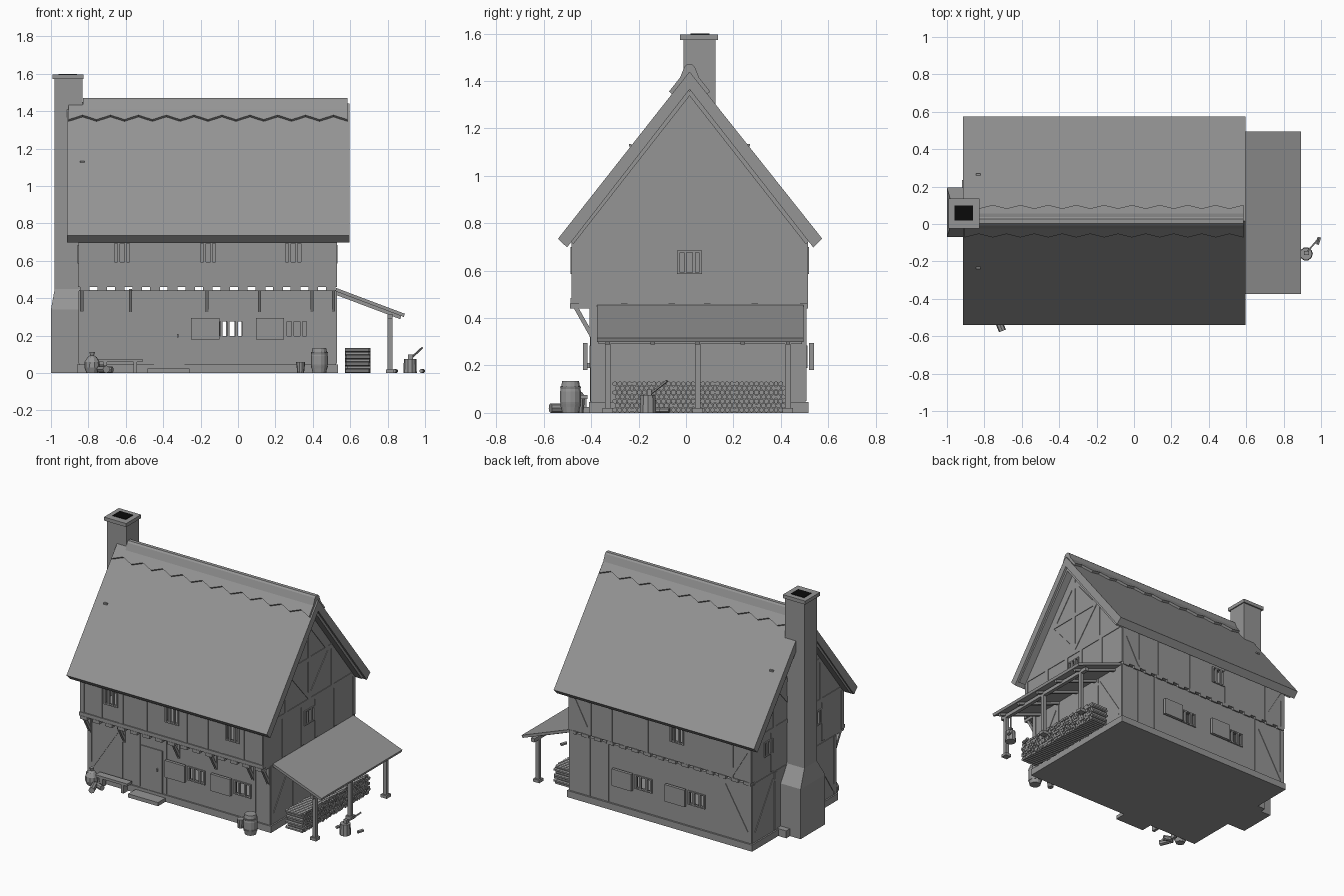
import bpy, bmesh, math, random
from mathutils import Vector, Matrix

random.seed(3)
if "Cube" in bpy.data.objects:
    bpy.data.objects.remove(bpy.data.objects["Cube"])


def material(name, rgb):
    m = bpy.data.materials.new(name)
    m.use_nodes = True
    m.diffuse_color = (*rgb, 1)
    m.node_tree.nodes["Principled BSDF"].inputs["Base Color"].default_value = (*rgb, 1)
    return m


GREY = material("plain grey", (0.3, 0.3, 0.3))
BLACK = material("soot black", (0.003, 0.003, 0.003))


def finish(name, bm, mat=GREY):
    bmesh.ops.recalc_face_normals(bm, faces=bm.faces)
    me = bpy.data.meshes.new(name)
    bm.to_mesh(me)
    bm.free()
    me.materials.append(mat)
    ob = bpy.data.objects.new(name, me)
    bpy.context.collection.objects.link(ob)
    return ob


def boxes(name, spans, mat=GREY):
    """One object from boxes given as (x0, x1, y0, y1, z0, z1)."""
    bm = bmesh.new()
    for x0, x1, y0, y1, z0, z1 in spans:
        m = Matrix.Translation(((x0 + x1) / 2, (y0 + y1) / 2, (z0 + z1) / 2))
        bmesh.ops.create_cube(bm, size=1, matrix=m @ Matrix.Diagonal((x1 - x0, y1 - y0, z1 - z0, 1)))
    return finish(name, bm, mat)


def prism(name, pts, axis, a, b):
    """Extrude a closed outline along x (points are y,z) or y (points are x,z)."""
    bm = bmesh.new()
    place = (lambda p: (a, *p)) if axis == "x" else (lambda p: (p[0], a, p[1]))
    face = bm.faces.new([bm.verts.new(place(p)) for p in pts])
    ext = bmesh.ops.extrude_face_region(bm, geom=[face])
    shift = Vector((b - a, 0, 0)) if axis == "x" else Vector((0, b - a, 0))
    bmesh.ops.translate(bm, vec=shift, verts=[g for g in ext["geom"] if isinstance(g, bmesh.types.BMVert)])
    return finish(name, bm)


def struts(name, parts, normal, w, d):
    """Square-cut bars from p to q, w wide and d deep along the normal."""
    bm = bmesh.new()
    n = Vector(normal)
    for p, q in parts:
        p, q = Vector(p), Vector(q)
        x = (q - p).normalized()
        y = n.cross(x).normalized()
        rot = Matrix((x, y, x.cross(y))).transposed().to_4x4()
        m = Matrix.Translation((p + q) / 2) @ rot @ Matrix.Diagonal(((q - p).length, w, d, 1))
        bmesh.ops.create_cube(bm, size=1, matrix=m)
    return finish(name, bm)


def lathe(name, profile, at, sides=12):
    bm = bmesh.new()
    rings = [[bm.verts.new((at[0] + r * math.cos(t * math.tau / sides),
                            at[1] + r * math.sin(t * math.tau / sides), at[2] + z))
              for t in range(sides)] for r, z in profile]
    for lo, hi in zip(rings, rings[1:]):
        for i in range(sides):
            j = (i + 1) % sides
            bm.faces.new((lo[i], lo[j], hi[j], hi[i]))
    bm.faces.new(rings[0])
    bm.faces.new(rings[-1])
    return finish(name, bm)


def logs(name, parts, sides=6):
    """Cylinders given as (centre, direction, radius, length)."""
    bm = bmesh.new()
    for c, d, r, h in parts:
        rot = Vector(d).to_track_quat("Z", "Y").to_matrix().to_4x4()
        bmesh.ops.create_cone(bm, cap_ends=True, segments=sides, radius1=r, radius2=r, depth=h,
                              matrix=Matrix.Translation(c) @ rot)
    return finish(name, bm)


def carve(ob, cutters):
    for c in cutters:
        mod = ob.modifiers.new("cut", "BOOLEAN")
        mod.operation, mod.object, mod.solver = "DIFFERENCE", c, "EXACT"
    bpy.context.view_layer.update()
    me = bpy.data.meshes.new_from_object(ob.evaluated_get(bpy.context.evaluated_depsgraph_get()))
    ob.modifiers.clear()
    ob.data = me
    for c in cutters:
        bpy.data.objects.remove(c)


# Main dimensions
L, R, MID = -0.85, 0.525, 0.015
FRONT, JETTY, BACK = -0.40, -0.48, 0.505
FLOOR = 0.46

# Window openings: (centre, half width) along each wall
low_front, low_back = [(-0.03, 0.065), (0.315, 0.065)], [(-0.035, 0.065), (-0.435, 0.065)]
up_front, up_back = [(-0.62, 0.052), (-0.16, 0.052), (0.295, 0.052)], [(-0.29, 0.052)]
right_win, left_win = [(MID, 0.052)], [(0.33, 0.045), (-0.2, 0.045)]


def along_x(wins, y, z0, z1, t=0.06):
    return [(c - h, c + h, y - t, y + t, z0, z1) for c, h in wins]


def along_y(wins, x, z0, z1, t=0.06):
    return [(x - t, x + t, c - h, c + h, z0, z1) for c, h in wins]


# Hollow walls with real window openings
boxes("plinth", [(L - 0.01, R + 0.01, FRONT - 0.01, BACK + 0.012, 0, 0.045)])
lower = boxes("lower_walls", [(L, R, FRONT, BACK, 0.04, 0.445)])
carve(lower, [boxes("room_cutter", [(L + 0.03, R - 0.03, FRONT + 0.03, BACK - 0.03, 0.06, 0.42)]),
              boxes("window_cutter", along_x(low_front, FRONT, 0.19, 0.285) + along_x(low_back, BACK, 0.19, 0.285))])
upper = prism("upper_walls", [(JETTY, FLOOR), (0.51, FLOOR), (0.51, 0.74), (MID, 1.385), (JETTY, 0.74)], "x", L, R)
carve(upper, [prism("loft_cutter", [(JETTY + 0.03, 0.49), (0.48, 0.49), (0.48, 0.73), (MID, 1.33),
                                    (JETTY + 0.03, 0.73)], "x", L + 0.03, R - 0.03),
              boxes("window_cutter", along_x(up_front, JETTY, 0.585, 0.7) + along_x(up_back, 0.51, 0.585, 0.7)
                    + along_y(right_win, R, 0.585, 0.685) + along_y(left_win, L, 0.585, 0.685))])


# Window frames and bars
def window_set(name, wins, axis, plane, z0, z1):
    out = []
    for c, h in wins:
        rows = [(c - h, c + h, z0, z0 + 0.008), (c - h, c + h, z1 - 0.008, z1)]
        rows += [(c + k * h - 0.006, c + k * h + 0.006, z0, z1) for k in (-0.9, -0.35, 0.35, 0.9)]
        for a, b, lo, hi in rows:
            p, q = plane - 0.008, plane + 0.008
            out.append((a, b, p, q, lo, hi) if axis == "x" else (p, q, a, b, lo, hi))
    boxes(name, out)


window_set("front_lower_windows", low_front, "x", FRONT, 0.19, 0.285)
window_set("back_lower_windows", low_back, "x", BACK, 0.19, 0.285)
window_set("front_upper_windows", up_front, "x", JETTY, 0.585, 0.7)
window_set("back_upper_window", up_back, "x", 0.51, 0.585, 0.7)
window_set("right_window", right_win, "y", R, 0.585, 0.685)
window_set("left_windows", left_win, "y", L, 0.585, 0.685)
boxes("front_shutters", [(c - 0.22, c - 0.07, FRONT - 0.035, FRONT - 0.015, 0.18, 0.295) for c, h in low_front])
boxes("back_shutters", [(c + 0.07, c + 0.22, BACK + 0.015, BACK + 0.035, 0.18, 0.295) for c, h in low_back])

# Joists through the house, with curved-look brackets below the jetty
boxes("floor_joists", [(x - 0.026, x + 0.026, JETTY - 0.01, 0.515, 0.44, 0.462)
                       for x in [L + 0.03 + i * 0.094 for i in range(15)]])
boxes("jetty_sill", [(L - 0.005, R + 0.005, JETTY - 0.008, JETTY + 0.02, FLOOR, 0.485)])
brackets = (-0.835, -0.575, -0.165, 0.115, 0.395, 0.51)
struts("jetty_brackets", [((x, FRONT, 0.33), (x, JETTY + 0.015, 0.445)) for x in brackets], (1, 0, 0), 0.018, 0.017)
boxes("bracket_posts", [(x - 0.009, x + 0.009, FRONT - 0.008, FRONT, 0.32, 0.445) for x in brackets])


# Shallow timber framing on each wall: lines given as (u0, z0, u1, z1)
def framing(name, axis, plane, lines):
    put = (lambda u, z: (u, plane, z)) if axis == "x" else (lambda u, z: (plane, u, z))
    normal = (0, 1, 0) if axis == "x" else (1, 0, 0)
    struts(name, [(put(a, b), put(c, d)) for a, b, c, d in lines], normal, 0.028, 0.008)


def studs(us, z0, z1):
    return [(u, z0, u, z1) for u in us]


lower_studs = [L + 0.014, -0.6, -0.47, -0.27, 0.06, 0.4, R - 0.014]
lower_back_studs = [L + 0.014, -0.62, -0.13, 0.24, 0.38, R - 0.014]
upper_studs = [L + 0.014, -0.7, -0.54, -0.36, -0.06, 0.1, 0.21, 0.37, R - 0.014]
framing("front_lower_frame", "x", FRONT, studs(lower_studs, 0.05, 0.44) + [(-0.83, 0.08, -0.62, 0.4)])
framing("back_lower_frame", "x", BACK, studs(lower_back_studs, 0.05, 0.44) + [(-0.83, 0.08, -0.64, 0.4)])
framing("front_upper_frame", "x", JETTY, studs(upper_studs, FLOOR, 0.72))
framing("back_upper_frame", "x", 0.51, studs(upper_studs, FLOOR, 0.72) + [(-0.83, 0.7, -0.7, 0.48), (0.5, 0.7, 0.38, 0.48)])
for side, x in (("right", R), ("left", L)):
    gable = studs([JETTY + 0.014, -0.26, -0.06, 0.09, 0.29, 0.496], FLOOR, 0.73) + [(JETTY, 0.74, 0.51, 0.74)]
    gable += [(MID, 0.74, MID, 1.35), (MID - 0.25, 1.02, MID + 0.25, 1.02)]
    for s in (-1, 1):
        gable += [(MID, 0.76, MID + s * 0.23, 1.02), (MID, 1.26, MID + s * 0.2, 1.02), (MID + s * 0.25, 0.74, MID + s * 0.25, 1.02)]
    framing(side + "_gable_frame", "y", x, gable)
    framing(side + "_lower_frame", "y", x, studs([FRONT + 0.014, -0.15, 0.25, BACK - 0.014], 0.05, 0.44)
            + [(-0.38, 0.08, -0.17, 0.4), (0.48, 0.08, 0.27, 0.4)])

# Steep thatched roof with barge boards
prism("main_roof", [(-0.54, 0.735), (MID, 1.44), (0.575, 0.735), (0.537, 0.698), (MID, 1.365), (-0.502, 0.698)],
      "x", -0.915, 0.595)
for side, x in (("right", R + 0.03), ("left", L - 0.03)):
    struts(side + "_barge_boards", [((x, MID + s * 0.5, 0.72), (x, MID, 1.358)) for s in (-1, 1)], (1, 0, 0), 0.025, 0.05)

# Scalloped ridge band on both slopes
slope = Vector((0, 0.555, 0.705)).normalized()
for side, s in (("front", 1), ("back", -1)):
    bm = bmesh.new()
    down = Vector((0, -s * slope.y, -slope.z))
    out = Vector((0, -s * slope.z, slope.y)) * 0.016
    apex = Vector((0, MID, 1.44))
    edge = [Vector((-0.905 + i * 1.49 / 20, 0, 0)) + apex + down * (0.09 if i % 2 else 0.12) for i in range(21)]
    top = [Vector((v.x, apex.y, apex.z)) for v in edge]
    for i in range(20):
        quad = [top[i], top[i + 1], edge[i + 1], edge[i]]
        lo, hi = [[bm.verts.new(v + o) for v in quad] for o in (-out * 0.3, out)]
        bm.faces.new(hi)
        for j in range(4):
            bm.faces.new((lo[j], lo[(j + 1) % 4], hi[(j + 1) % 4], hi[j]))
    finish(side + "_ridge_band", bm)
prism("ridge_cap", [(MID - 0.04, 1.415), (MID - 0.022, 1.46), (MID - 0.012, 1.47), (MID + 0.012, 1.47),
                    (MID + 0.022, 1.46), (MID + 0.04, 1.415)], "x", -0.83, 0.585)
boxes("roof_pegs", [(-0.845, -0.82, y - 0.006, y + 0.006, 1.125, 1.135) for y in (-0.235, 0.265)])

# Chimney with wide hearth, sloped shoulder and capped shaft
boxes("chimney_hearth", [(-1, L + 0.01, -0.07, 0.195, 0, 0.34), (-0.92, L, 0.19, 0.235, 0, 0.05)])
bm = bmesh.new()
rings = [[bm.verts.new(v) for v in ((x, a, z), (L + 0.01, a, z), (L + 0.01, b, z), (x, b, z))]
         for x, a, b, z in ((-1, -0.07, 0.195, 0.34), (-0.98, -0.01, 0.125, 0.45))]
for i in range(4):
    bm.faces.new((rings[0][i], rings[0][i - 1], rings[1][i - 1], rings[1][i]))
finish("chimney_shoulder", bm)
boxes("chimney_shaft", [(-0.98, -0.832, -0.01, 0.125, 0.44, 1.58)])
boxes("chimney_cap", [(-0.993, -0.825, -0.025, 0.135, 1.573, 1.597)])
boxes("flue", [(-0.96, -0.86, 0.02, 0.1, 1.59, 1.6)], BLACK)

# Door and step
boxes("door", [(-0.45, -0.287, FRONT - 0.006, FRONT, 0.045, 0.335)])
boxes("door_handle", [(-0.325, -0.317, FRONT - 0.016, FRONT, 0.19, 0.21)])
boxes("door_step", [(-0.485, -0.26, FRONT - 0.09, FRONT, 0, 0.025)])

# Lean-to shelter
prism("shelter_roof", [(0.525, 0.455), (0.892, 0.317), (0.886, 0.3), (0.525, 0.436)], "y", -0.375, 0.495)
struts("shelter_rafters", [((R, y, 0.427), (0.87, y, 0.297)) for y in (-0.33, -0.14, 0.05, 0.24, 0.43)], (0, 1, 0), 0.018, 0.018)
boxes("shelter_beam", [(0.8, 0.825, -0.37, 0.49, 0.29, 0.315)])
boxes("shelter_posts", [(0.8, 0.825, y - 0.012, y + 0.012, 0.01, 0.3) for y in (-0.33, 0.05, 0.43)])
boxes("post_feet", [(0.79, 0.835, y - 0.022, y + 0.022, 0, 0.02) for y in (-0.33, 0.05, 0.43)])

# Firewood stack
logs("firewood_stack", [((0.64 + random.uniform(-0.006, 0.006), -0.3 + 0.0206 * i + 0.0103 * (k % 2), 0.012 + 0.0185 * k),
                         (1, 0, 0), 0.0108, 0.125) for k in range(7) for i in range(35)])

# Chopping block with axe and split log
lathe("chopping_block", [(0.036, 0), (0.033, 0.075)], (0.92, -0.16, 0), 10)
struts("axe_handle", [((0.925, -0.15, 0.08), (0.985, -0.08, 0.135))], (0, 0, 1), 0.008, 0.008)
boxes("axe_head", [(0.91, 0.935, -0.165, -0.145, 0.07, 0.1)])
logs("split_logs", [((0.985, -0.09, 0.011), (0.3, 1, 0), 0.011, 0.04), ((0.84, -0.1, 0.011), (0.2, 1, 0), 0.011, 0.06)])

# Barrel, bucket, sack, loose logs and bench by the front wall
lathe("barrel", [(0.036, 0), (0.045, 0.045), (0.045, 0.09), (0.036, 0.135)], (0.435, -0.487, 0), 14)
for i, z in enumerate((0.025, 0.1)):
    lathe(f"barrel_hoop_{i}", [(0.043, z), (0.046, z + 0.012)], (0.435, -0.487, 0), 14)
lathe("bucket", [(0.018, 0), (0.024, 0.055), (0.024, 0.06)], (0.335, -0.45, 0), 10)
lathe("sack", [(0.03, 0), (0.042, 0.03), (0.04, 0.06), (0.025, 0.085), (0.01, 0.095), (0.015, 0.112)], (-0.78, -0.46, 0), 10)
logs("loose_sacks", [((-0.72, -0.53, 0.02), (0.4, -1, 0), 0.02, 0.09), ((-0.7, -0.49, 0.018), (1, -0.4, 0), 0.018, 0.06)], 8)
boxes("bench", [(-0.75, -0.51, -0.465, -0.415, 0.058, 0.075)]
      + [(x - 0.01, x + 0.01, -0.46, -0.42, 0, 0.06) for x in (-0.71, -0.55)])
